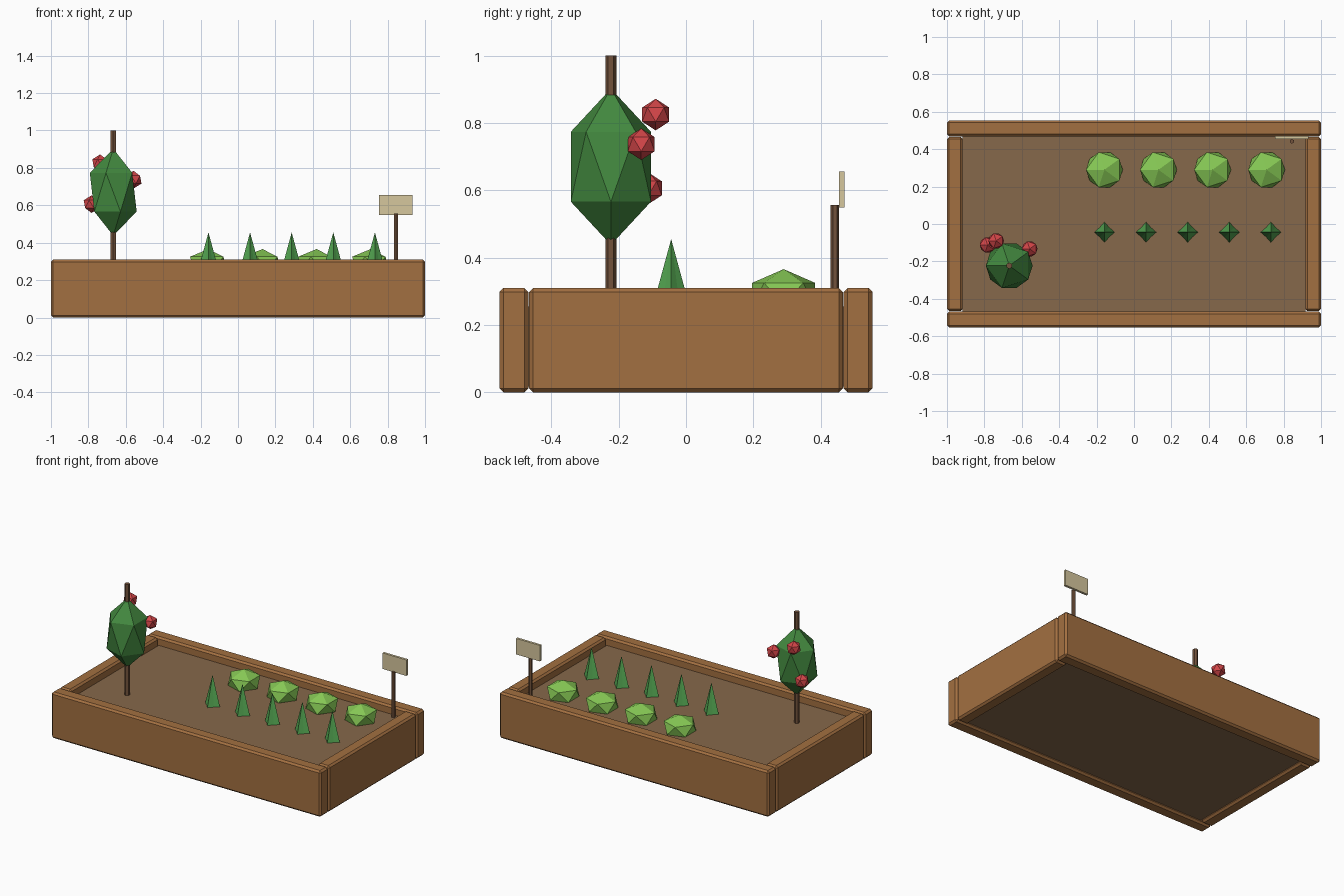
import bpy, bmesh, math
from mathutils import Matrix

if "Cube" in bpy.data.objects:
    bpy.data.objects.remove(bpy.data.objects["Cube"])


def mat(name, rgb):
    m = bpy.data.materials.new(name)
    m.diffuse_color = (*rgb, 1)
    m.use_nodes = True
    m.node_tree.nodes["Principled BSDF"].inputs["Base Color"].default_value = m.diffuse_color
    return m


WOOD = mat("plank wood", (0.365, 0.16, 0.052))
SOIL = mat("soil", (0.24, 0.138, 0.07))
STAKE = mat("dark stake wood", (0.17, 0.085, 0.045))
LEAF = mat("dark leaf green", (0.056, 0.25, 0.05))
SPROUT = mat("sprout green", (0.09, 0.39, 0.085))
LETTUCE = mat("lettuce green", (0.24, 0.58, 0.09))
FRUIT = mat("fruit red", (0.65, 0.06, 0.065))
SIGN = mat("sign cream", (0.67, 0.57, 0.34))


def finish(name, bm, material):
    bmesh.ops.recalc_face_normals(bm, faces=bm.faces)
    me = bpy.data.meshes.new(name)
    bm.to_mesh(me)
    bm.free()
    me.materials.append(material)
    ob = bpy.data.objects.new(name, me)
    bpy.context.collection.objects.link(ob)
    return ob


def box(name, lo, hi, material, bevel=0):
    bm = bmesh.new()
    bmesh.ops.create_cube(bm, size=1)
    for v in bm.verts:
        v.co = [lo[i] + (v.co[i] + 0.5) * (hi[i] - lo[i]) for i in range(3)]
    if bevel:
        bmesh.ops.bevel(bm, geom=bm.edges[:], offset=bevel, segments=1, affect='EDGES')
    return finish(name, bm, material)


def ball(name, loc, r, rz, material):
    # twenty-sided ball, turned half round
    bm = bmesh.new()
    bmesh.ops.create_icosphere(bm, subdivisions=1, radius=1)
    bm.transform(Matrix.Translation(loc) @ Matrix.Rotation(math.pi, 4, 'Z')
                 @ Matrix.Diagonal((r, r, rz, 1)))
    return finish(name, bm, material)


def pole(name, x, y, z0, z1, r, material):
    # six-sided pole with corners towards front and back
    bm = bmesh.new()
    ring = [bm.verts.new((x + r * math.sin(i * math.pi / 3), y + r * math.cos(i * math.pi / 3), z0))
            for i in range(6)]
    face = bm.faces.new(ring)
    top = bmesh.ops.extrude_face_region(bm, geom=[face], use_keep_orig=True)["geom"]
    for v in top:
        if isinstance(v, bmesh.types.BMVert):
            v.co.z = z1
    return finish(name, bm, material)


def spike(name, x, y, z0, z1, r, r_in, material):
    # four-ribbed pointed sprout
    bm = bmesh.new()
    ring = []
    for i in range(8):
        a, rad = i * math.pi / 4, (r_in if i % 2 else r)
        ring.append(bm.verts.new((x + rad * math.cos(a), y + rad * math.sin(a), z0)))
    tip = bm.verts.new((x, y, z1))
    bm.faces.new(ring[::-1])
    for i in range(8):
        bm.faces.new((ring[i], ring[(i + 1) % 8], tip))
    return finish(name, bm, material)


GROUND, TOP = 0.255, 0.31

# planter frame and soil
box("front_plank", (-1, -0.554, 0), (1, -0.468, TOP), WOOD, 0.012)
box("back_plank", (-1, 0.468, 0), (1, 0.554, TOP), WOOD, 0.012)
box("left_plank", (-1, -0.466, 0), (-0.916, 0.466, TOP), WOOD, 0.012)
box("right_plank", (0.916, -0.466, 0), (1, 0.466, TOP), WOOD, 0.012)
box("soil", (-0.918, -0.469, 0.018), (0.918, 0.469, GROUND), SOIL)

# lettuce row
for i in range(4):
    ball(f"lettuce_{i + 1}", (-0.158 + 0.289 * i, 0.29, 0.292), 0.11, 0.074, LETTUCE)

# sprout row
for i in range(5):
    spike(f"sprout_{i + 1}", -0.158 + 0.2225 * i, -0.044, GROUND - 0.005, 0.455, 0.056, 0.037, SPROUT)

# staked fruit bush
pole("bush_stake", -0.667, -0.223, GROUND - 0.01, 1.0, 0.0168, STAKE)
ball("bush_foliage", (-0.667, -0.223, 0.67), 0.14, 0.232, LEAF)
for i, p in enumerate([(-0.737, -0.09, 0.825), (-0.558, -0.133, 0.737), (-0.783, -0.112, 0.606)]):
    ball(f"fruit_{i + 1}", p, 0.047, 0.047, FRUIT)

# plant label
pole("sign_post", 0.844, 0.442, GROUND - 0.01, 0.557, 0.0122, STAKE)
box("sign_board", (0.755, 0.455, 0.549), (0.932, 0.471, 0.656), SIGN)
